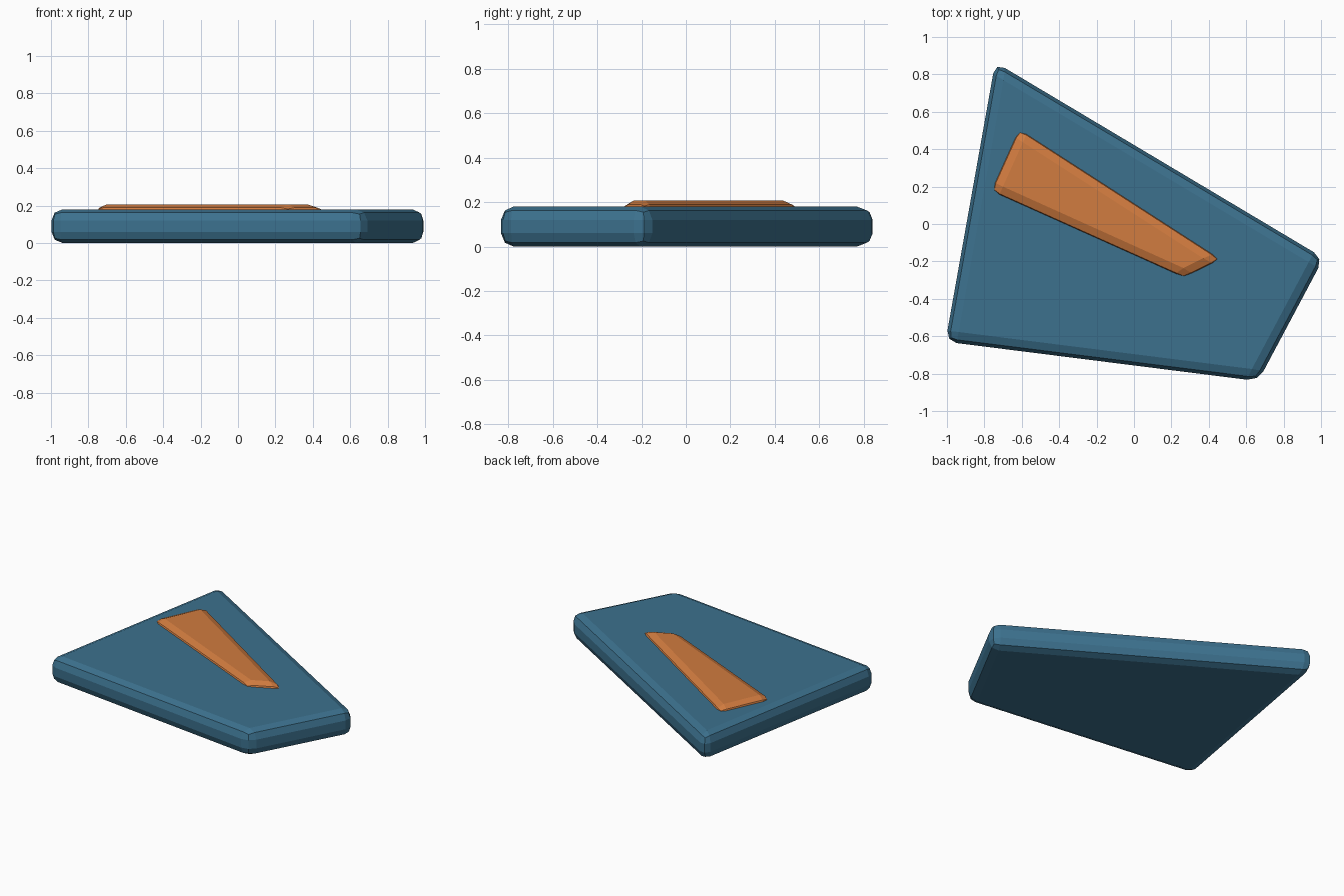
import bpy, bmesh

if "Cube" in bpy.data.objects:
    bpy.data.objects.remove(bpy.data.objects["Cube"])


def slab(name, outline, z0, z1, bevel, color):
    """Extrude a flat outline and round all its edges with two facets."""
    bm = bmesh.new()
    lower = [bm.verts.new((x, y, z0)) for x, y in outline]
    face = bm.faces.new(lower)
    ext = bmesh.ops.extrude_face_region(bm, geom=[face], use_keep_orig=True)
    top = [v for v in ext["geom"] if isinstance(v, bmesh.types.BMVert)]
    bmesh.ops.translate(bm, verts=top, vec=(0, 0, z1 - z0))
    bmesh.ops.recalc_face_normals(bm, faces=bm.faces)
    bmesh.ops.bevel(bm, geom=bm.edges[:], offset=bevel, segments=2,
                    profile=0.5, affect='EDGES', clamp_overlap=True)
    bmesh.ops.recalc_face_normals(bm, faces=bm.faces)
    mesh = bpy.data.meshes.new(name)
    bm.to_mesh(mesh)
    bm.free()
    mat = bpy.data.materials.new(name + "_color")
    mat.diffuse_color = (*color, 1)
    mat.use_nodes = True
    mat.node_tree.nodes["Principled BSDF"].inputs["Base Color"].default_value = mat.diffuse_color
    mesh.materials.append(mat)
    obj = bpy.data.objects.new(name, mesh)
    bpy.context.collection.objects.link(obj)
    return obj


# Blue four-sided plate
slab("base_plate",
     [(-0.742, 0.865), (-1.008, -0.629), (0.664, -0.84), (1.014, -0.182)],
     0.0, 0.18, 0.06, (0.045, 0.165, 0.27))

# Orange inlay, sunk into the plate so only its rounded top shows
slab("raised_inlay",
     [(-0.62, 0.525), (-0.78, 0.17), (0.266, -0.302), (0.491, -0.19)],
     0.06, 0.207, 0.06, (0.64, 0.20, 0.05))
